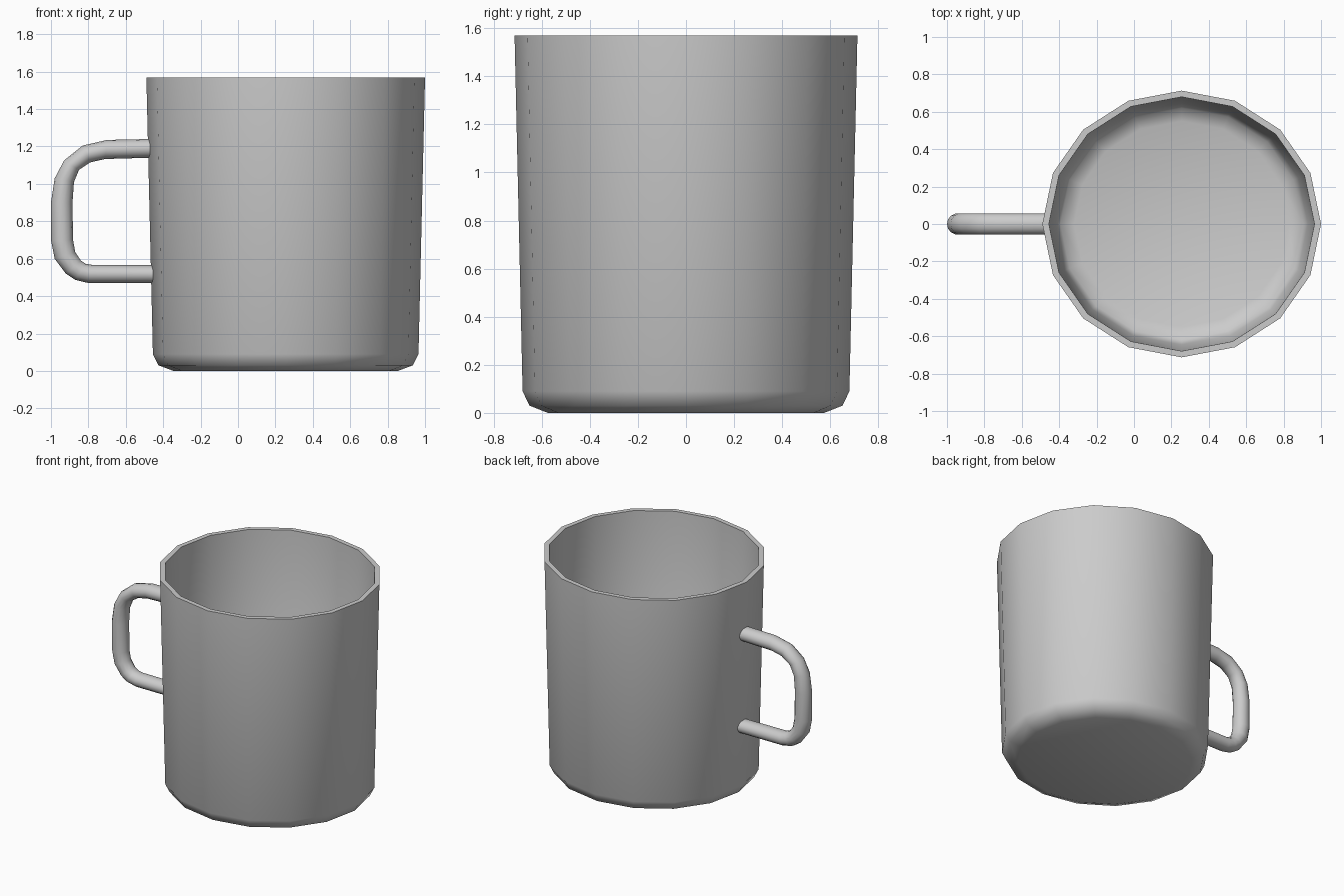
import bpy, bmesh
from math import sin, cos, pi, radians
from mathutils import Vector

if "Cube" in bpy.data.objects:
    bpy.data.objects.remove(bpy.data.objects["Cube"])


def loft(name, rings, angle):
    """Skin a list of closed rings, cap both ends, smooth by angle."""
    bm = bmesh.new()
    loops = [[bm.verts.new(p) for p in ring] for ring in rings]
    n = len(loops[0])
    for a, b in zip(loops, loops[1:]):
        for i in range(n):
            j = (i + 1) % n
            bm.faces.new((a[i], a[j], b[j], b[i]))
    bm.faces.new(loops[0][::-1])
    bm.faces.new(loops[-1])
    bmesh.ops.recalc_face_normals(bm, faces=bm.faces)
    mesh = bpy.data.meshes.new(name)
    bm.to_mesh(mesh)
    bm.free()
    obj = bpy.data.objects.new(name, mesh)
    bpy.context.collection.objects.link(obj)
    bpy.ops.object.select_all(action='DESELECT')
    obj.select_set(True)
    bpy.context.view_layer.objects.active = obj
    bpy.ops.object.shade_smooth_by_angle(angle=radians(angle))
    return obj


# Cup: 16-sided, slightly narrower in y; profile runs up outside, down inside
SIDES, CX, Y_SCALE = 16, 0.255, 0.957
profile = [(0.60, 0.0), (0.68, 0.03), (0.71, 0.09), (0.745, 1.57),
           (0.71, 1.57), (0.675, 0.11), (0.648, 0.06), (0.575, 0.035)]
loft("cup", [[(CX + r * cos(2 * pi * i / SIDES),
               r * Y_SCALE * sin(2 * pi * i / SIDES), z)
              for i in range(SIDES)] for r, z in profile], 50)

# Handle: matching outer and inner (x, z) outlines define each tube ring
outer = [(-0.463, 1.24), (-0.70, 1.235), (-0.83, 1.205), (-0.93, 1.125),
         (-0.98, 1.03), (-1.0, 0.90), (-1.0, 0.70), (-0.98, 0.60),
         (-0.92, 0.52), (-0.87, 0.487), (-0.80, 0.47), (-0.448, 0.47)]
inner = [(-0.463, 1.14), (-0.71, 1.133), (-0.79, 1.115), (-0.85, 1.075),
         (-0.877, 1.01), (-0.885, 0.90), (-0.882, 0.70), (-0.87, 0.635),
         (-0.84, 0.59), (-0.815, 0.573), (-0.78, 0.567), (-0.448, 0.565)]
TUBE = 14
rings = []
for (ox, oz), (ix, iz) in zip(outer, inner):
    mid = Vector((ox + ix, 0, oz + iz)) / 2
    half = Vector((ox - ix, 0, oz - iz)) / 2
    rings.append([mid + half * cos(2 * pi * k / TUBE)
                  + Vector((0, 0.057 * sin(2 * pi * k / TUBE), 0))
                  for k in range(TUBE)])
loft("handle", rings, 50)
